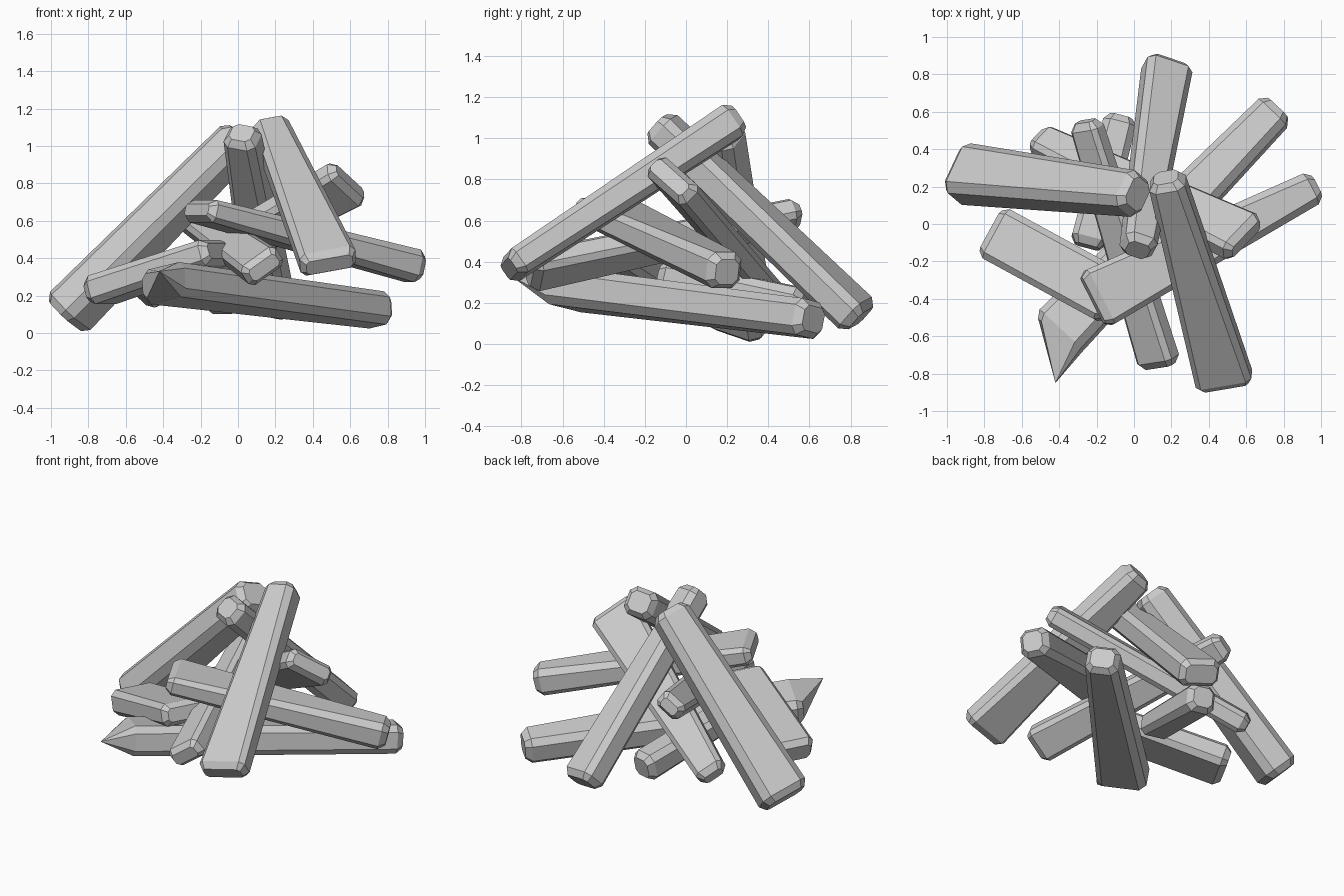
import bpy, bmesh
from math import radians
from mathutils import Vector, Matrix

if "Cube" in bpy.data.objects:
    bpy.data.objects.remove(bpy.data.objects["Cube"])


def log(name, p0, p1, size0, size1, roll=0, spike=None):
    """Tapered, chamfered split log from p0 to p1; size = (width, thickness)."""
    a, b = Vector(p0), Vector(p1)
    d = (b - a).normalized()
    flat = d.cross(Vector((0, 0, 1))).normalized()
    side = Matrix.Rotation(radians(-roll), 3, d) @ flat   # positive roll lifts the side
    up = side.cross(d)
    length = (b - a).length
    inset = 0.04
    bm = bmesh.new()
    rings = []
    # four rings: small cap, full section, full section, small cap
    for dist, shrink in ((0, 0.028), (inset, 0), (length - inset, 0), (length, 0.028)):
        t = dist / length
        w = (size0[0] * (1 - t) + size1[0] * t) / 2 - shrink
        h = (size0[1] * (1 - t) + size1[1] * t) / 2 - shrink
        c = min(w, h) * 0.42
        section = [(w, h - c), (w - c, h), (c - w, h), (-w, h - c),
                   (-w, c - h), (c - w, -h), (w - c, -h), (w, c - h)]
        centre = a + d * dist
        rings.append([bm.verts.new(centre + side * x + up * y) for x, y in section])
    for r, s in zip(rings, rings[1:]):
        for i in range(8):
            j = (i + 1) % 8
            bm.faces.new((r[i], r[j], s[j], s[i]))
    bm.faces.new(rings[0])
    bm.faces.new(rings[-1])
    # splintered end: pull one side of the far cap out to a point
    if spike:
        tip = [rings[-1][i] for i in (2, 3, 4, 5)]
        for v in tip:
            v.co = Vector(spike)
        bmesh.ops.remove_doubles(bm, verts=tip, dist=0.001)
    bmesh.ops.recalc_face_normals(bm, faces=bm.faces)
    me = bpy.data.meshes.new(name)
    bm.to_mesh(me)
    bm.free()
    ob = bpy.data.objects.new(name, me)
    bpy.context.collection.objects.link(ob)
    return ob


# three tall leaning logs meeting at the top
log("leaning_log_left", (0.02, 0.16, 1.05), (-0.925, 0.27, 0.09), (0.22, 0.20), (0.31, 0.22), roll=-25)
log("leaning_log_front", (0.17, 0.25, 1.10), (0.49, -0.86, 0.365), (0.19, 0.18), (0.31, 0.14), roll=-12)
log("leaning_log_back", (0.02, -0.14, 1.07), (0.18, 0.85, 0.125), (0.18, 0.17), (0.26, 0.17), roll=-14)

# middle crossing logs
log("crossing_log_high", (0.60, -0.08, 0.81), (-0.52, 0.45, 0.20), (0.31, 0.13), (0.18, 0.13), roll=-37)
log("crossing_log_right", (-0.22, -0.41, 0.66), (0.97, 0.20, 0.35), (0.33, 0.12), (0.18, 0.18))
log("crossing_log_middle", (0.14, -0.76, 0.35), (-0.26, 0.55, 0.63), (0.23, 0.13), (0.17, 0.12), roll=36)

# low logs near the ground
log("low_log_left", (-0.76, -0.04, 0.22), (-0.10, -0.40, 0.44), (0.30, 0.16), (0.30, 0.14))
log("low_log_back", (-0.25, -0.12, 0.34), (-0.07, 0.57, 0.18), (0.19, 0.14), (0.18, 0.18))
log("split_log", (0.77, 0.62, 0.12), (-0.42, -0.60, 0.27), (0.20, 0.18), (0.31, 0.19),
    roll=-10, spike=(-0.42, -0.85, 0.33))
